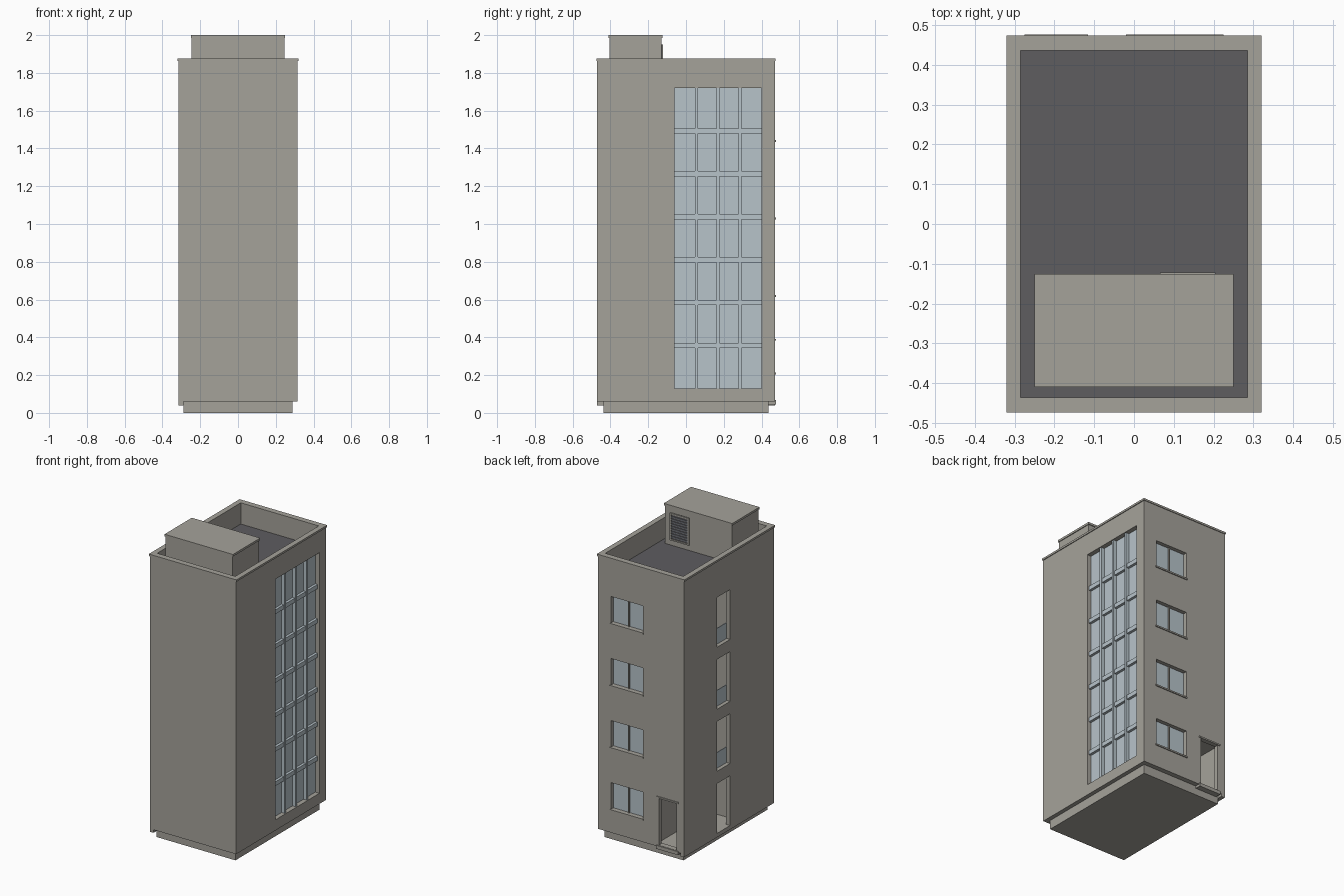
import bpy, bmesh
from mathutils import Matrix, Vector

if "Cube" in bpy.data.objects:
    bpy.data.objects.remove(bpy.data.objects["Cube"])


def material(name, rgb):
    m = bpy.data.materials.new(name)
    m.diffuse_color = (*rgb, 1)
    m.use_nodes = True
    m.node_tree.nodes["Principled BSDF"].inputs["Base Color"].default_value = m.diffuse_color
    return m


WALL = material("warm grey render", (0.376, 0.361, 0.323))
ROOF = material("dark roofing", (0.112, 0.109, 0.117))
GLASS = material("pale blue glass", (0.474, 0.546, 0.590))
METAL = material("vent metal", (0.22, 0.24, 0.27))


def boxes(name, items, mat):
    """One object from boxes given as (x0, x1, y0, y1, z0, z1)."""
    bm = bmesh.new()
    for x0, x1, y0, y1, z0, z1 in items:
        mid = Vector(((x0 + x1) / 2, (y0 + y1) / 2, (z0 + z1) / 2))
        size = Matrix.Diagonal((x1 - x0, y1 - y0, z1 - z0, 1))
        bmesh.ops.create_cube(bm, size=1, matrix=Matrix.Translation(mid) @ size)
    me = bpy.data.meshes.new(name)
    bm.to_mesh(me)
    bm.free()
    me.materials.append(mat)
    ob = bpy.data.objects.new(name, me)
    bpy.context.collection.objects.link(ob)
    return ob


def cut(ob, items):
    """Subtract a set of boxes and bake the result."""
    cutter = boxes("cutter", items, WALL)
    cutter.hide_render = True
    mod = ob.modifiers.new("cut", 'BOOLEAN')
    mod.operation, mod.solver, mod.object = 'DIFFERENCE', 'EXACT', cutter
    mod.use_self = True
    dg = bpy.context.evaluated_depsgraph_get()
    me = bpy.data.meshes.new_from_object(ob.evaluated_get(dg))
    ob.modifiers.clear()
    ob.data = me
    bpy.data.objects.remove(cutter)


W, D = 0.315, 0.47                     # half width and half depth
STOREY = 0.41
FLOORS = [i * STOREY for i in range(4)]

# curtain wall extents
CY0, CY1, CZ0, CZ1 = -0.06, 0.40, 0.13, 1.72
# rear window and rear door extents
WX0, WX1, WZ0, WZ1 = -0.015, 0.22, 0.21, 0.39
DX0, DX1 = -0.26, -0.13

# main block with roof well, glazing recesses and stair rooms
body = boxes("building_body", [(-W, W, -D, D, 0.06, 1.868)], WALL)
cuts = [(-0.285, 0.285, -0.436, 0.436, 1.73, 2.0),
        (0.28, 0.4, CY0, CY1, CZ0, CZ1),
        (DX0, DX1, 0.40, 0.6, 0.07, 0.385)]
for f in FLOORS:
    cuts.append((WX0, WX1, 0.44, 0.6, WZ0 + f, WZ1 + f))
    cuts.append((-0.4, -0.25, -0.01, 0.125, 0.066 + f, 0.395 + f))
    cuts.append((-0.285, -0.10, -0.10, 0.44, 0.064 + f, 0.398 + f))
cut(body, cuts)

# plinth and the side wall skirt that hangs slightly lower
boxes("plinth", [(-0.288, 0.288, -0.438, 0.438, 0, 0.062)], WALL)
boxes("side_skirt", [(-W, -0.288, -D, D, 0.04, 0.06)], WALL)

# parapet coping
coping = boxes("parapet_coping", [(-0.32, 0.32, -0.474, 0.474, 1.862, 1.875)], WALL)
cut(coping, [(-0.285, 0.285, -0.436, 0.436, 1.8, 2.0)])
boxes("roof_deck", [(-0.285, 0.285, -0.436, 0.436, 1.728, 1.735)], ROOF)

# rooftop plant room
boxes("plant_room", [(-0.245, 0.245, -0.405, -0.13, 1.73, 1.988)], WALL)
boxes("plant_room_cap", [(-0.25, 0.25, -0.41, -0.125, 1.986, 2.0)], WALL)

# louvred vent on the plant room
VX0, VX1, VZ0, VZ1 = 0.065, 0.205, 1.77, 1.95
boxes("vent_backing", [(VX0, VX1, -0.131, -0.128, VZ0, VZ1)], ROOF)
t = 0.009
boxes("vent_frame", [(VX0, VX0 + t, -0.13, -0.122, VZ0, VZ1),
                     (VX1 - t, VX1, -0.13, -0.122, VZ0, VZ1),
                     (VX0 + t, VX1 - t, -0.13, -0.122, VZ0, VZ0 + t),
                     (VX0 + t, VX1 - t, -0.13, -0.122, VZ1 - t, VZ1)], WALL)
boxes("vent_slats", [(VX0 + t, VX1 - t, -0.129, -0.124, z, z + 0.006)
                     for z in [VZ0 + 0.02 + 0.0165 * i for i in range(9)]], METAL)

# curtain wall: sheet glass, mullions and transoms in the same tint
boxes("curtain_glass", [(0.278, 0.285, CY0, CY1, CZ0, CZ1)], GLASS)
cols, rows = 4, 7
cw, rh = (CY1 - CY0) / cols, (CZ1 - CZ0) / rows
boxes("curtain_mullions", [(0.284, 0.308, CY0 + cw * i - 0.008, CY0 + cw * i + 0.008,
                            CZ0, CZ1) for i in range(1, cols)], GLASS)
boxes("curtain_transoms", [(0.284, 0.302, CY0, CY1, CZ0 + rh * i - 0.014, CZ0 + rh * i + 0.014)
                           for i in range(1, rows)], GLASS)

# rear windows: glass, central bar and sill
mid = (WX0 + WX1) / 2
boxes("rear_window_glass", [(WX0, WX1, 0.438, 0.444, WZ0 + f, WZ1 + f) for f in FLOORS], GLASS)
boxes("rear_window_bars", [(mid - 0.004, mid + 0.004, 0.442, 0.452, WZ0 + f, WZ1 + f)
                           for f in FLOORS], WALL)
boxes("rear_window_sills", [(WX0 - 0.005, WX1 + 0.005, 0.44, 0.476, WZ0 + f - 0.006, WZ0 + f + 0.004)
                            for f in FLOORS], WALL)

# rear door canopy and threshold
boxes("door_canopy", [(-0.275, -0.115, 0.45, 0.476, 0.382, 0.392)], WALL)
boxes("door_threshold", [(-0.275, -0.115, 0.43, 0.476, 0.045, 0.068)], WALL)

# glass guards in the upper side openings
boxes("side_glass_guards", [(-0.29, -0.285, -0.01, 0.125, 0.066 + f, 0.17 + f)
                            for f in FLOORS[1:]], GLASS)
